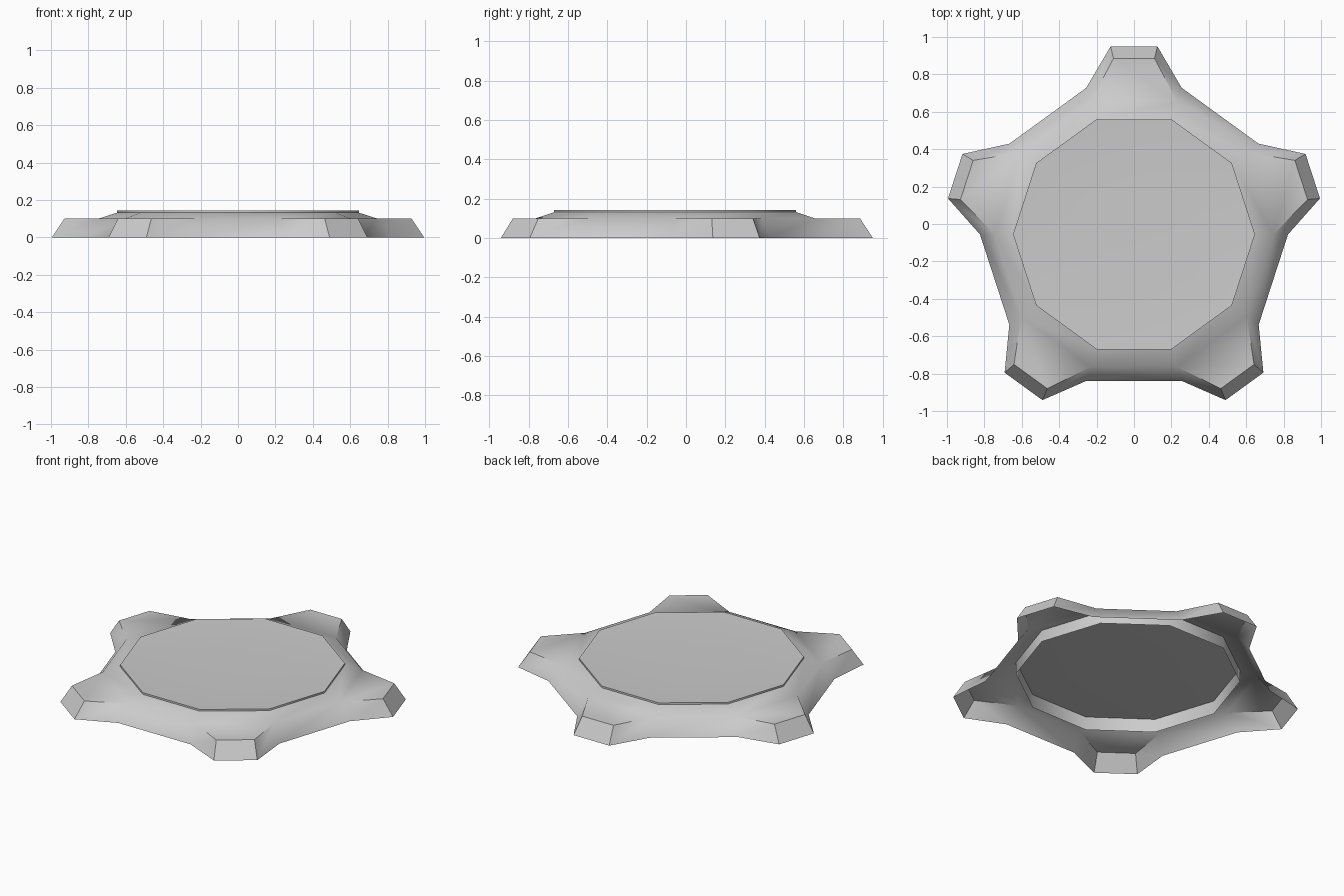
import bpy, bmesh, math

if "Cube" in bpy.data.objects:
    bpy.data.objects.remove(bpy.data.objects["Cube"])

CY = -0.055  # centre of the five-fold symmetry


def spin(x, y, k):
    a = -math.radians(72) * k
    return (x * math.cos(a) - y * math.sin(a),
            x * math.sin(a) + y * math.cos(a) + CY)


def ring(bm, points, z):
    """Repeat the points of one arm five times around the centre."""
    return [bm.verts.new((*spin(x, y, k), z)) for k in range(5) for x, y in points]


def bridge(bm, lower, upper):
    n = len(lower)
    for i in range(n):
        j = (i + 1) % n
        bm.faces.new((lower[j], lower[i], upper[i], upper[j]))


def finish(bm, name, angle):
    mesh = bpy.data.meshes.new(name)
    bm.to_mesh(mesh)
    bm.free()
    obj = bpy.data.objects.new(name, mesh)
    bpy.context.collection.objects.link(obj)
    bpy.ops.object.select_all(action='DESELECT')
    obj.select_set(True)
    bpy.context.view_layer.objects.active = obj
    bpy.ops.object.shade_smooth_by_angle(angle=math.radians(angle))


def decagon(s):
    return [(-0.2 * s, 0.615 * s), (0.2 * s, 0.615 * s)]


# star-shaped hollow base: sloped walls, flat arms, collar rising to the plate
bm = bmesh.new()
foot = ring(bm, [(-0.255, 0.783), (-0.125, 1.005), (0.125, 1.005), (0.255, 0.783)], 0)
top = ring(bm, [(-0.23, 0.71), (-0.11, 0.94), (0.11, 0.94), (0.23, 0.71)], 0.1)
collar = ring(bm, decagon(1), 0.132)
bridge(bm, foot, top)
for k in range(5):
    a, b, c, d = top[4 * k:4 * k + 4]
    e, f = collar[2 * k:2 * k + 2]
    nxt, nxt_e = top[(4 * k + 4) % 20], collar[(2 * k + 2) % 10]
    bm.faces.new((d, c, b, a))
    bm.faces.new((d, a, e, f))
    bm.faces.new((nxt, d, f, nxt_e))
finish(bm, "star_base", 48)

# ten-sided plate with a slight dish and a skirt hanging inside the base
bm = bmesh.new()
loops = [ring(bm, decagon(s), z) for s, z in
         [(1.0, 0.058), (1.0, 0.143), (0.88, 0.139), (0.45, 0.134)]]
for lower, upper in zip(loops, loops[1:]):
    bridge(bm, lower, upper)
bm.faces.new(loops[-1][::-1])
finish(bm, "plate", 40)
